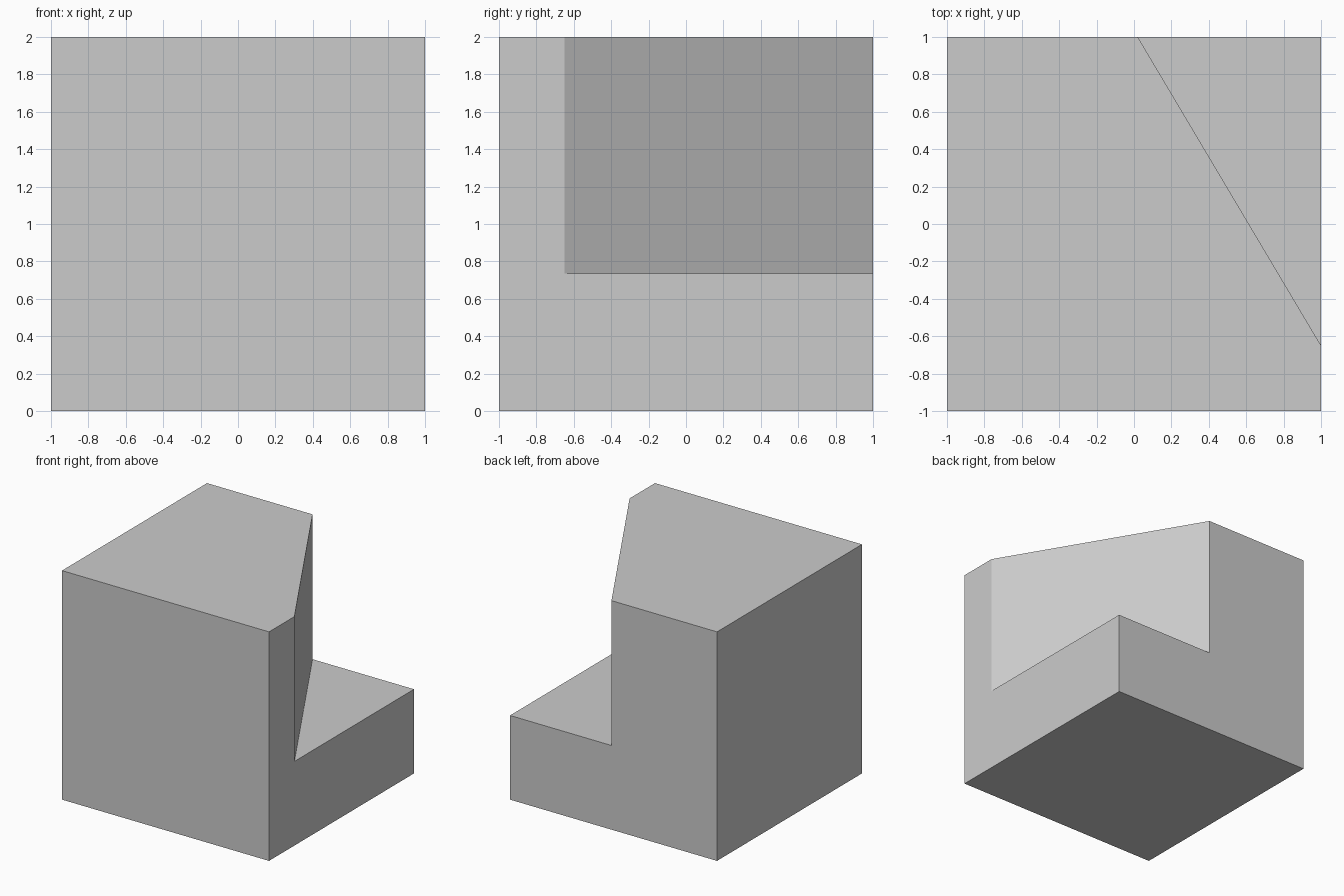
import bpy
import bmesh

default = bpy.data.objects.get("Cube")
if default:
    bpy.data.objects.remove(default, do_unlink=True)


def make_prism(name, outline, bottom, top):
    """Upright prism from a plan outline, between two heights."""
    bm = bmesh.new()
    base = bm.faces.new([bm.verts.new((x, y, bottom)) for x, y in outline])
    walls = bmesh.ops.extrude_face_region(bm, geom=[base], use_keep_orig=True)
    raised = [v for v in walls["geom"] if isinstance(v, bmesh.types.BMVert)]
    bmesh.ops.translate(bm, verts=raised, vec=(0, 0, top - bottom))
    bmesh.ops.recalc_face_normals(bm, faces=bm.faces)
    mesh = bpy.data.meshes.new(name)
    bm.to_mesh(mesh)
    bm.free()
    obj = bpy.data.objects.new(name, mesh)
    bpy.context.collection.objects.link(obj)
    return obj


# Plain grey material
grey = bpy.data.materials.new("plain_grey")
grey.use_nodes = True
colour = (0.6, 0.6, 0.6, 1)
grey.diffuse_color = colour
grey.node_tree.nodes["Principled BSDF"].inputs["Base Color"].default_value = colour

# Cube body
block = make_prism("notched_block", [(-1, -1), (1, -1), (1, 1), (-1, 1)], 0, 2)
block.data.materials.append(grey)

# Slanted notch in the back left upper corner; the cutter line is extended
# past both sides of the block so no cutter wall lies on a block face
start_x, end_y, ledge = 0.02, -0.65, 0.735
slope = (end_y - 1) / (1 - start_x)
over = 0.2
line = [(start_x - over, 1 - slope * over), (1 + over, end_y + slope * over)]
cutter = make_prism("notch_cutter", line + [(1 + over, 1 - slope * over)], ledge, 2 + over)
cutter.hide_render = True

cut = block.modifiers.new("notch", "BOOLEAN")
cut.operation = "DIFFERENCE"
cut.solver = "EXACT"
cut.object = cutter
bpy.context.view_layer.objects.active = block
bpy.ops.object.modifier_apply(modifier=cut.name)
bpy.data.objects.remove(cutter, do_unlink=True)
